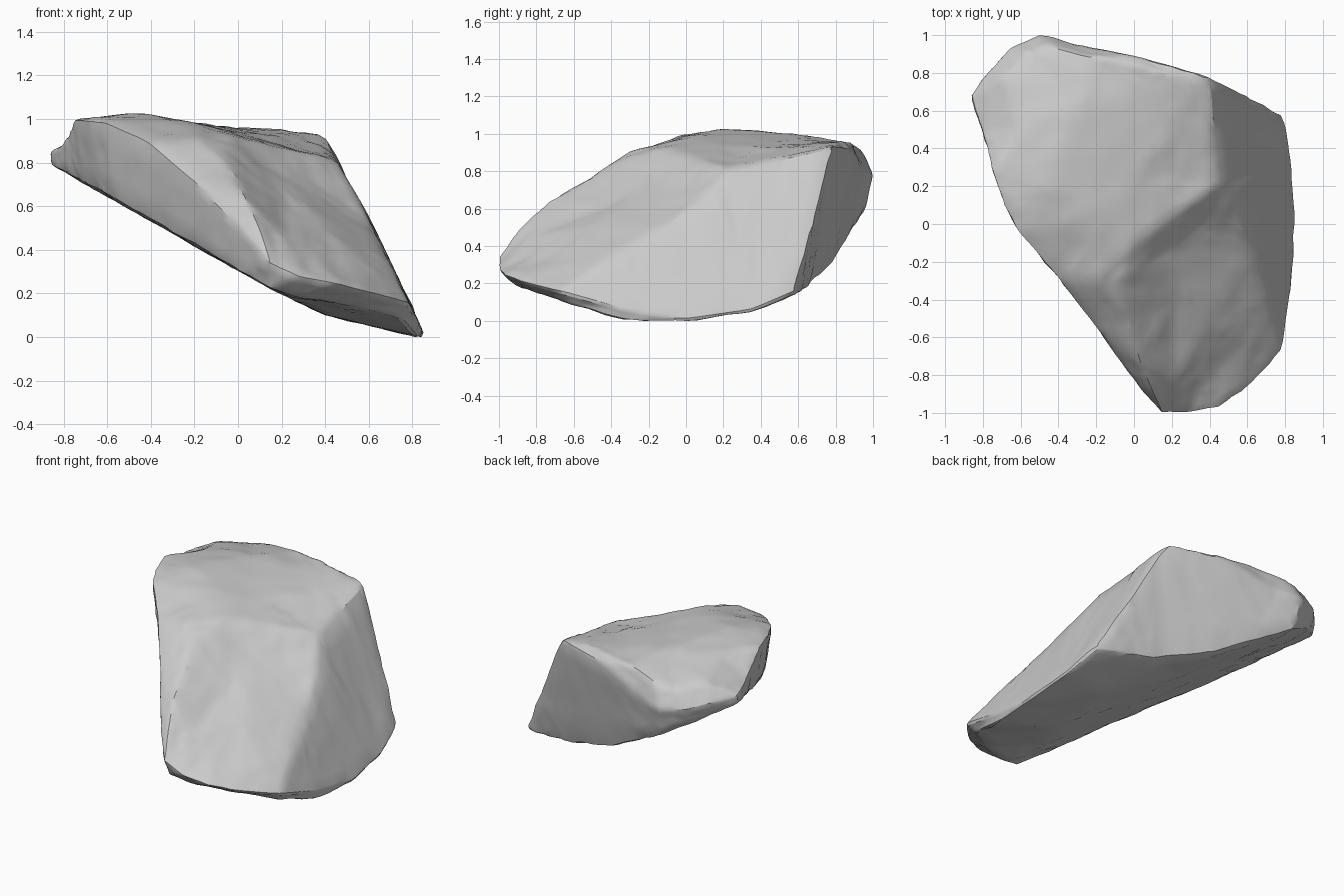
import bpy
import bmesh
from mathutils import Vector, noise
from mathutils.geometry import delaunay_2d_cdt

if "Cube" in bpy.data.objects:
    bpy.data.objects.remove(bpy.data.objects["Cube"])

# Upper rim, walked around the stone: x, y, z and how far the underside is tucked in
RIM = [
    (.78, .58, .17, .01), (.6, .68, .52, .07), (.4, .78, .93, .12), (.05, .88, .92, .11),
    (-.27, .94, .81, .07), (-.5, 1, .78, .05), (-.66, .93, .8, .04), (-.77, .8, .83, .02),
    (-.86, .68, .85, .01), (-.82, .54, .87, .01), (-.78, .42, .92, .03), (-.75, .28, 1, .05),
    (-.69, .1, 1, .06), (-.61, -.05, .99, .06), (-.41, -.28, .9, .05), (-.2, -.55, .72, .04),
    (0, -.82, .52, .03), (.15, -1, .34, .06), (.28, -1, .28, .1), (.45, -.97, .25, .14),
    (.6, -.87, .21, .12), (.78, -.67, .16, .06), (.83, -.35, .07, .02), (.85, 0, .02, .01),
    (.83, .35, .07, .01),
]
# Crest between the steep side and the upper surfaces
SIDE_CREST = [(.42, .5, .87), (.46, .22, .81), (.55, .08, .65), (.63, -.15, .48), (.7, -.4, .34)]
# Crest around the front scar, from the side crest to the front tip
SCAR_CREST = [(.25, .08, .86), (0, -.1, .92), (-.05, -.3, .87), (-.03, -.5, .77),
              (.03, -.73, .64), (.1, -.89, .49)]
# Loose points that shape the upper plateau and the scar
PLATEAU = [(-.45, .2, 1.03), (-.2, 0, .98), (0, .25, .94), (.2, .5, .92), (-.3, .6, 1),
           (-.6, .5, 1), (0, .7, .96), (.22, .25, .87), (-.2, -.3, .91)]
# Rounded lip just inside the back rim
BACK_LIP = [(.22, .78, .95), (.05, .83, .96), (-.25, .89, .95), (-.43, .94, .92),
            (-.56, .91, .9), (-.68, .78, .93)]
SCAR = [(.38, 0, .7), (.2, -.15, .74), (.2, -.4, .63), (.4, -.5, .51), (.4, -.8, .34),
        (.22, -.82, .45), (.6, -.6, .33)]
UNDERSIDE = [(.4, -.3), (.45, .3), (0, 0), (.4, 0), (-.4, .4), (0, .4), (.2, -.6)]


def underside_height(x, y):
    """Sloping underside that curls up towards the front and back ends."""
    return max(.313 - .566 * x, .2 - .235 * x, .43 * y - .1, -.33 * y - .11, 0)


def add_sheet(bm, verts, edges, flip):
    """Triangulate a sheet of vertices seen from above, inside its rim."""
    flat = [v.co.to_2d() for v in verts]
    loop = list(range(len(RIM)))
    tris = delaunay_2d_cdt(flat, edges, [loop], 1, 1e-5)
    for tri in tris[2]:
        origin = [tris[3][i][0] for i in tri]
        corners = [verts[i] for i in origin]
        bm.faces.new(corners[::-1] if flip else corners)


def chain(indices):
    return list(zip(indices, indices[1:]))


bm = bmesh.new()
count = len(RIM)

# Upper surfaces
upper = [bm.verts.new(p[:3]) for p in RIM]
upper += [bm.verts.new(p) for p in SIDE_CREST + SCAR_CREST + PLATEAU + BACK_LIP + SCAR]
side = list(range(count, count + len(SIDE_CREST)))
scar = list(range(side[-1] + 1, side[-1] + 1 + len(SCAR_CREST)))
apex, side_end, tip = 2, 21, 17
crests = chain([apex] + side + [side_end]) + chain([side[1]] + scar + [tip])
add_sheet(bm, upper, crests, False)

# Underside
lower = []
for x, y, z, inset in RIM:
    spot = Vector((x, y)) + (Vector((.1, 0)) - Vector((x, y))).normalized() * inset
    height = min(underside_height(*spot), z - .01)
    lower.append(bm.verts.new((spot.x, spot.y, height)))
lower += [bm.verts.new((x, y, underside_height(x, y))) for x, y in UNDERSIDE]
add_sheet(bm, lower, [], True)

# Broken edge joining the two sheets
for i in range(count):
    j = (i + 1) % count
    bm.faces.new((upper[j], upper[i], lower[i], lower[j]))
bmesh.ops.recalc_face_normals(bm, faces=bm.faces)

# Refine, soften slightly and roughen the surface
bmesh.ops.triangulate(bm, faces=bm.faces)
bmesh.ops.subdivide_edges(bm, edges=bm.edges, cuts=5, use_grid_fill=True)
bmesh.ops.smooth_vert(bm, verts=bm.verts, factor=.5,
                      use_axis_x=True, use_axis_y=True, use_axis_z=True)
bm.normal_update()
for v in bm.verts:
    v.co += v.normal * (.005 * noise.noise(v.co * 7) + .006 * noise.noise(v.co * 17) + .003)
lowest = min(v.co.z for v in bm.verts)
bmesh.ops.translate(bm, verts=bm.verts, vec=(0, 0, -lowest))

mesh = bpy.data.meshes.new("stone_flake")
bm.to_mesh(mesh)
bm.free()
stone = bpy.data.objects.new("stone_flake", mesh)
bpy.context.collection.objects.link(stone)

# Plain grey stone
grey = bpy.data.materials.new("stone_grey")
grey.use_nodes = True
colour = (.6, .6, .6, 1)
grey.diffuse_color = colour
grey.node_tree.nodes["Principled BSDF"].inputs["Base Color"].default_value = colour
mesh.materials.append(grey)

bpy.context.view_layer.objects.active = stone
stone.select_set(True)
bpy.ops.object.shade_smooth_by_angle(angle=.5)
